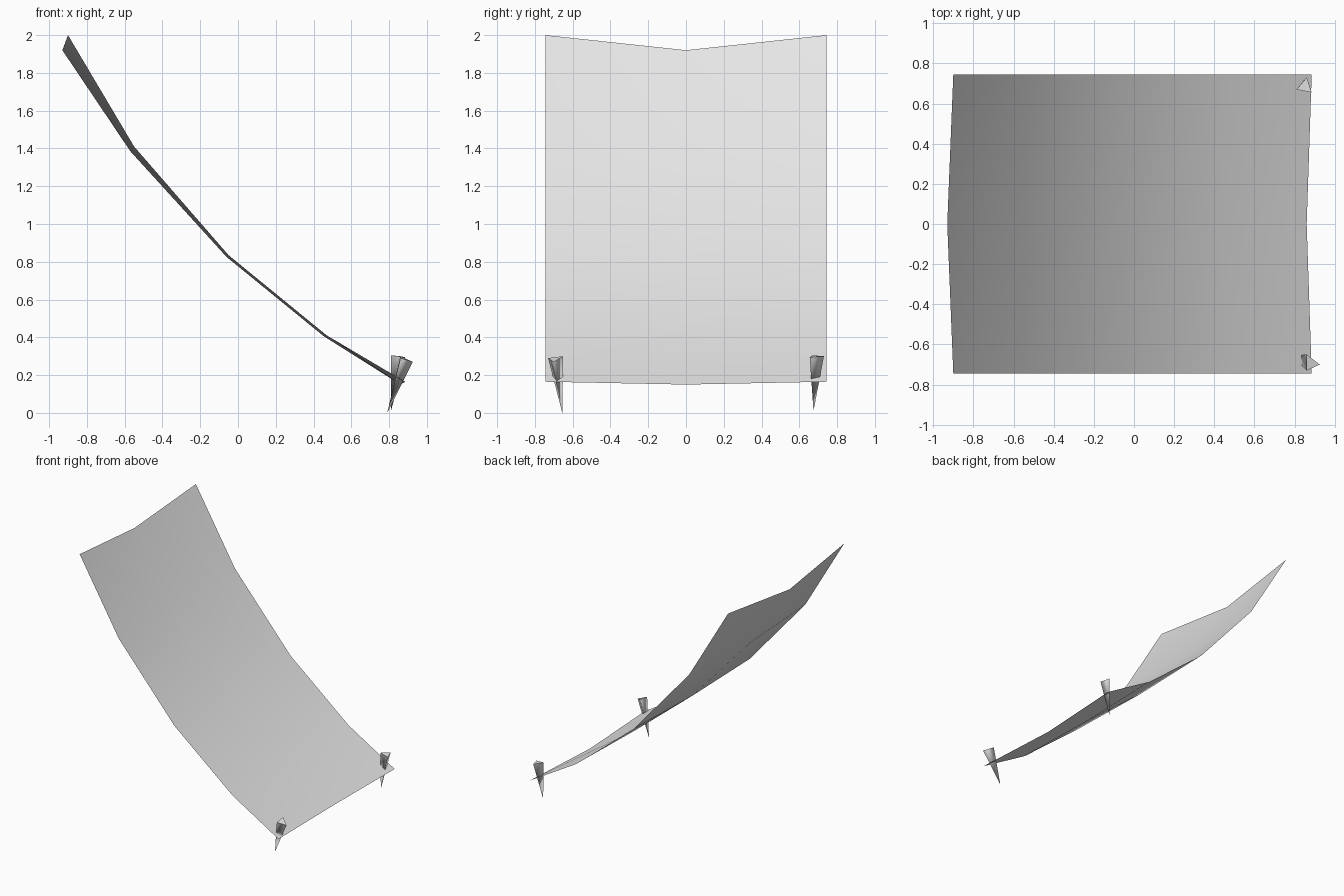
import bpy, bmesh

cube = bpy.data.objects.get("Cube")
if cube:
    bpy.data.objects.remove(cube, do_unlink=True)

grey = bpy.data.materials.new("plain_grey")
grey.use_nodes = True
grey.diffuse_color = (0.8, 0.8, 0.8, 1)
grey.node_tree.nodes["Principled BSDF"].inputs["Base Color"].default_value = (0.8, 0.8, 0.8, 1)


def finish(name, bm):
    """Turn a bmesh into a linked grey object."""
    mesh = bpy.data.meshes.new(name)
    bm.to_mesh(mesh)
    bm.free()
    mesh.materials.append(grey)
    obj = bpy.data.objects.new(name, mesh)
    bpy.context.collection.objects.link(obj)
    return obj


# Sagging canvas sheet: outer edge and lower centre line, as (x, z) from top to bottom
HALF_WIDTH = 0.745
edge = [(-0.90, 2.0), (-0.55, 1.41), (-0.05, 0.835), (0.47, 0.41), (0.885, 0.165)]
centre = [(-0.93, 1.92), (-0.57, 1.385), (-0.06, 0.825), (0.455, 0.405), (0.86, 0.15)]

bm = bmesh.new()
columns = []
for y, line in ((-HALF_WIDTH, edge), (0, centre), (HALF_WIDTH, edge)):
    columns.append([bm.verts.new((x, y, z)) for x, z in line])
for a, b in zip(columns, columns[1:]):
    for i in range(len(edge) - 1):
        face = bm.faces.new((a[i], a[i + 1], b[i + 1], b[i]))
        face.smooth = True
finish("canvas_sheet", bm)


# Three-sided ground pegs, each tapering from a flat head to a point
def peg(name, head, tip):
    bm = bmesh.new()
    top = [bm.verts.new(p) for p in head]
    point = bm.verts.new(tip)
    cap = bm.faces.new(top)
    for i in range(3):
        side = bm.faces.new((top[(i + 1) % 3], top[i], point))
        side.smooth = True
    for e in cap.edges:
        e.smooth = False
    bmesh.ops.recalc_face_normals(bm, faces=bm.faces)
    finish(name, bm)


peg("front_peg", [(0.86, -0.65, 0.30), (0.86, -0.73, 0.29), (0.925, -0.70, 0.27)],
    (0.79, -0.655, 0.0))
peg("back_peg", [(0.81, 0.67, 0.305), (0.885, 0.655, 0.295), (0.86, 0.73, 0.30)],
    (0.81, 0.675, 0.01))
